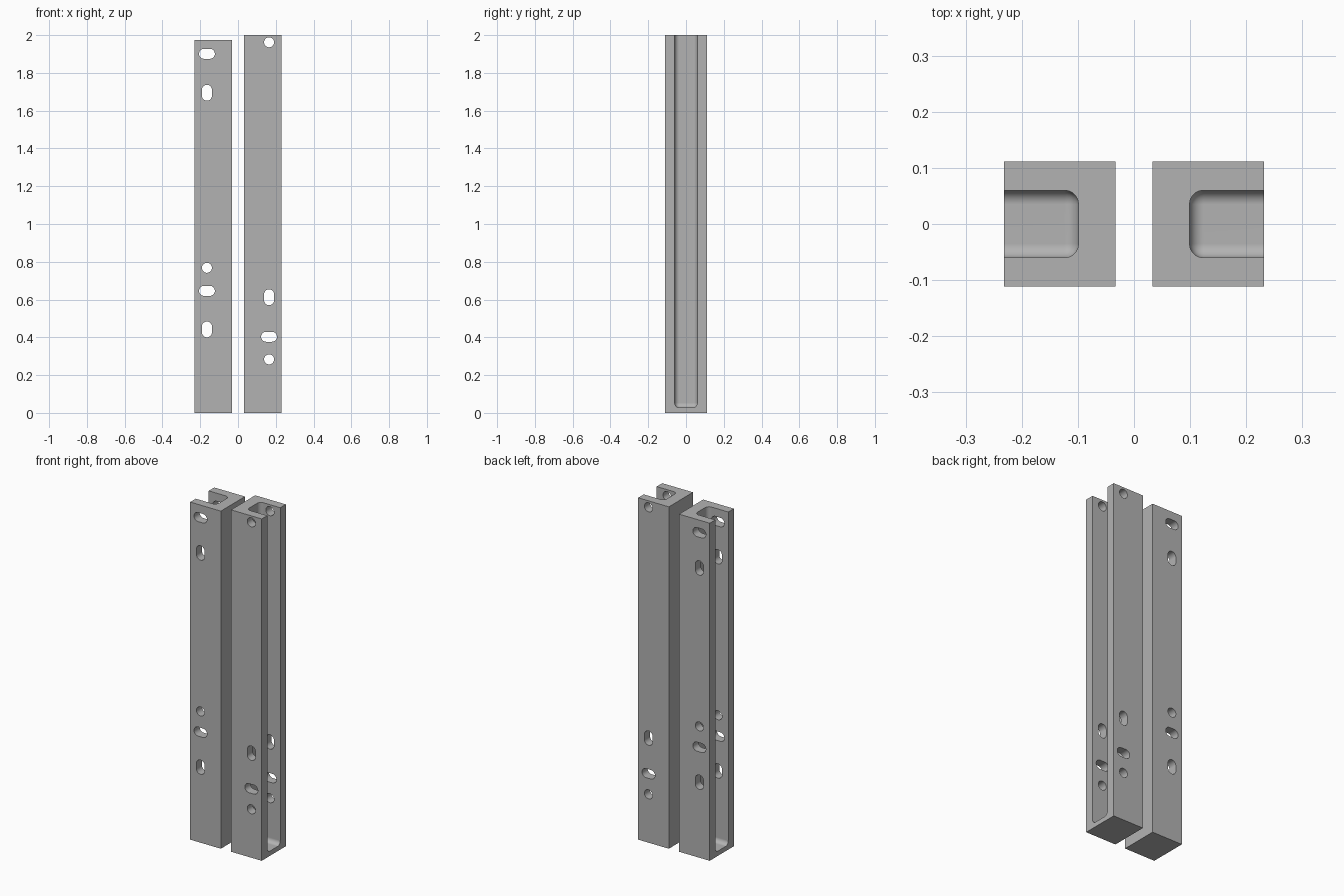
import bpy, bmesh, math
from mathutils import Vector

cube = bpy.data.objects.get("Cube")
if cube:
    bpy.data.objects.remove(cube, do_unlink=True)

grey = bpy.data.materials.new("mid grey")
grey.use_nodes = True
COLOUR = (0.45, 0.45, 0.45, 1)
grey.diffuse_color = COLOUR
grey.node_tree.nodes["Principled BSDF"].inputs["Base Color"].default_value = COLOUR

# Shared sizes of both bars
INNER, OUTER, DEPTH = 0.033, 0.2315, 0.1115
CHANNEL_X, CHANNEL_Y, FLOOR, FILLET = 0.099, 0.06, 0.028, 0.025
HOLE_X, HOLE_R, SLOT_HALF = 0.1645, 0.0265, 0.0155


def make_object(name, bm):
    bmesh.ops.recalc_face_normals(bm, faces=bm.faces)
    mesh = bpy.data.meshes.new(name)
    bm.to_mesh(mesh)
    bm.free()
    mesh.materials.append(grey)
    obj = bpy.data.objects.new(name, mesh)
    bpy.context.collection.objects.link(obj)
    return obj


def add_box(bm, low, high):
    low, high = Vector(low), Vector(high)
    for v in bmesh.ops.create_cube(bm, size=1)["verts"]:
        v.co = (low + high) / 2 + v.co * (high - low)


def add_hole(bm, x, z, kind, steps=16):
    """Through-hole prism along y: round, wide slot or tall slot."""
    outline = []
    for half in range(2):
        shift = (0 if kind == "round" else SLOT_HALF) * (1 - 2 * half)
        for i in range(steps + (kind != "round")):
            a = math.pi * (i / steps + half) - math.pi / 2
            u, w = HOLE_R * math.cos(a) + shift, HOLE_R * math.sin(a)
            outline.append((w, u) if kind == "tall" else (u, w))
    face = bm.faces.new([bm.verts.new((x + u, -0.2, z + w)) for u, w in outline])
    ext = bmesh.ops.extrude_face_region(bm, geom=[face])["geom"]
    verts = [g for g in ext if isinstance(g, bmesh.types.BMVert)]
    bmesh.ops.translate(bm, verts=verts, vec=(0, 0.4, 0))


def make_bar(name, side, height, holes):
    # Solid bar
    bm = bmesh.new()
    xs = sorted((side * INNER, side * OUTER))
    add_box(bm, (xs[0], -DEPTH, 0), (xs[1], DEPTH, height))
    bar = make_object(name, bm)

    # Rounded channel, open outward and at the top
    bm = bmesh.new()
    xs = sorted((side * CHANNEL_X, side * 0.4))
    add_box(bm, (xs[0], -CHANNEL_Y, FLOOR), (xs[1], CHANNEL_Y, height + 0.2))
    bmesh.ops.bevel(bm, geom=bm.edges[:], offset=FILLET, segments=8,
                    profile=0.5, affect='EDGES')
    channel = make_object(name + "_channel_cutter", bm)

    # Bolt holes and slots through both walls
    bm = bmesh.new()
    for z, kind in holes:
        add_hole(bm, side * HOLE_X, z, kind)
    drill = make_object(name + "_hole_cutter", bm)

    bpy.ops.object.select_all(action='DESELECT')
    bar.select_set(True)
    bpy.context.view_layer.objects.active = bar
    for cutter in (channel, drill):
        cutter.hide_render = True
        mod = bar.modifiers.new("cut", 'BOOLEAN')
        mod.operation, mod.solver, mod.object = 'DIFFERENCE', 'EXACT', cutter
        bpy.ops.object.modifier_apply(modifier=mod.name)
        bpy.data.objects.remove(cutter, do_unlink=True)

    # Smooth fillets and holes, flat walls
    bpy.ops.object.shade_smooth_by_angle(angle=math.radians(30))
    mod = bar.modifiers.new("flat walls", 'WEIGHTED_NORMAL')
    mod.keep_sharp = True
    return bar


make_bar("left_channel_bar", 1, 2.0,
         [(1.962, "round"), (0.612, "tall"), (0.403, "wide"), (0.283, "round")])
make_bar("right_channel_bar", -1, 1.975,
         [(1.901, "wide"), (1.695, "tall"), (0.768, "round"),
          (0.646, "wide"), (0.442, "tall")])
